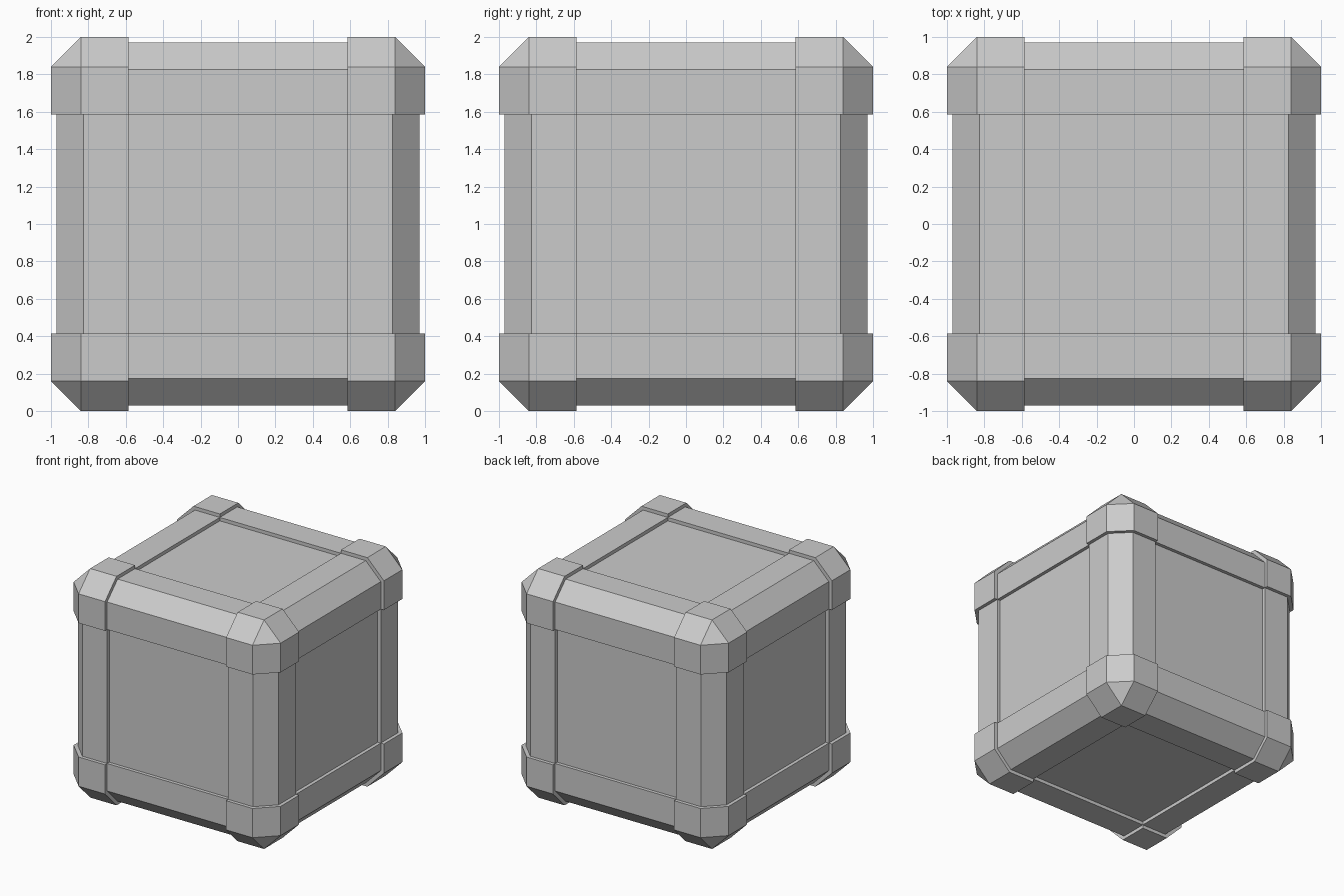
import bpy, bmesh
from mathutils import Vector

if "Cube" in bpy.data.objects:
    bpy.data.objects.remove(bpy.data.objects["Cube"])

INNER = 0.585   # where frame and corner caps end


def chamfered_block(name, half, chamfer, cuts=(), mirror=(False,) * 3):
    """Chamfered cube trimmed by planes (normal, distance): keeps the side below."""
    bm = bmesh.new()
    bmesh.ops.create_cube(bm, size=2 * half)
    bmesh.ops.bevel(bm, geom=bm.edges[:], offset=chamfer, offset_type='OFFSET',
                    segments=1, affect='EDGES', profile=0.5)
    for normal, dist in cuts:
        n = Vector(normal)
        bmesh.ops.bisect_plane(bm, geom=bm.verts[:] + bm.edges[:] + bm.faces[:],
                               plane_co=n * dist, plane_no=n, clear_outer=True)
        bmesh.ops.holes_fill(bm, edges=[e for e in bm.edges if e.is_boundary])
    bmesh.ops.recalc_face_normals(bm, faces=bm.faces[:])
    mesh = bpy.data.meshes.new(name)
    bm.to_mesh(mesh)
    bm.free()
    obj = bpy.data.objects.new(name, mesh)
    bpy.context.collection.objects.link(obj)
    obj.location.z = 1
    if any(mirror):
        mod = obj.modifiers.new("Mirror", 'MIRROR')
        mod.use_axis = mirror
        mod.use_mirror_merge = False
    return obj


def axis(i, sign):
    v = [0, 0, 0]
    v[i] = sign
    return v


# Recessed side panels
chamfered_block("panel_core", 0.94, 0.2)

# Chamfered edge rails, four along each axis
for a, label in enumerate("xyz"):
    cuts = [(axis(a, 1), INNER), (axis(a, -1), INNER)]
    cuts += [(axis(i, -1), -INNER) for i in range(3) if i != a]
    chamfered_block("edge_rails_" + label, 0.97, 0.145, cuts,
                    [i != a for i in range(3)])

# Raised corner caps
chamfered_block("corner_caps", 1.0, 0.16,
                [(axis(i, -1), -INNER) for i in range(3)], (True, True, True))
